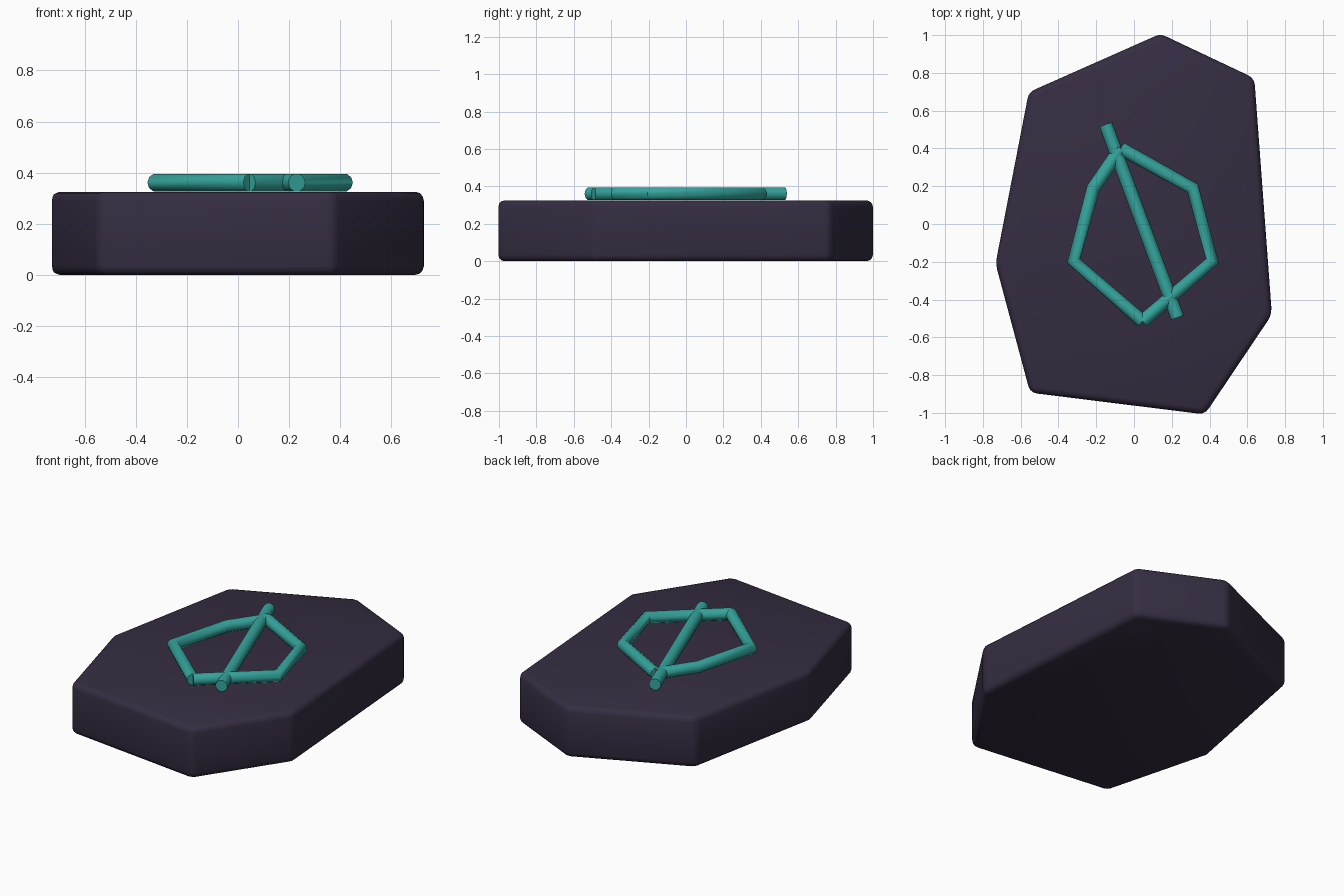
import bpy, bmesh, math

if "Cube" in bpy.data.objects:
    bpy.data.objects.remove(bpy.data.objects["Cube"])


def material(name, rgb):
    m = bpy.data.materials.new(name)
    m.diffuse_color = (*rgb, 1)
    m.use_nodes = True
    m.node_tree.nodes["Principled BSDF"].inputs["Base Color"].default_value = m.diffuse_color
    return m


STONE = material("dark purple stone", (0.036, 0.026, 0.054))
TEAL = material("teal glow", (0.036, 0.385, 0.345))


def finish(ob, mat, angle):
    ob.data.materials.clear()
    ob.data.materials.append(mat)
    bpy.ops.object.select_all(action='DESELECT')
    ob.select_set(True)
    bpy.context.view_layer.objects.active = ob
    bpy.ops.object.shade_smooth_by_angle(angle=math.radians(angle))


# Stone slab: irregular seven-sided prism with rounded edges
outline = [(0.14, 1.007), (0.637, 0.772), (0.73, -0.48), (0.375, -1.008),
           (-0.55, -0.893), (-0.733, -0.21), (-0.557, 0.698)]
bm = bmesh.new()
base = bm.faces.new([bm.verts.new((x, y, 0)) for x, y in outline])
ext = bmesh.ops.extrude_face_region(bm, geom=[base])
bmesh.ops.translate(bm, vec=(0, 0, 0.325),
                    verts=[v for v in ext["geom"] if isinstance(v, bmesh.types.BMVert)])
bmesh.ops.recalc_face_normals(bm, faces=bm.faces)
bmesh.ops.bevel(bm, geom=bm.edges[:], offset=0.035, segments=3, profile=0.5,
                affect='EDGES', clamp_overlap=True)
mesh = bpy.data.meshes.new("stone_slab")
bm.to_mesh(mesh)
bm.free()
slab = bpy.data.objects.new("stone_slab", mesh)
bpy.context.collection.objects.link(slab)
finish(slab, STONE, 40)


# Rune strokes: round tubes lying on the slab
def stroke(name, points, z=0.361, radius=0.036):
    cu = bpy.data.curves.new(name, 'CURVE')
    cu.dimensions = '3D'
    cu.bevel_depth = radius
    cu.bevel_resolution = 3
    cu.use_fill_caps = True
    sp = cu.splines.new('POLY')
    sp.points.add(len(points) - 1)
    for p, (x, y) in zip(sp.points, points):
        p.co = (x, y, z, 1)
    ob = bpy.data.objects.new(name, cu)
    bpy.context.collection.objects.link(ob)
    bpy.ops.object.select_all(action='DESELECT')
    ob.select_set(True)
    bpy.context.view_layer.objects.active = ob
    bpy.ops.object.convert(target='MESH')
    finish(bpy.context.object, TEAL, 50)


top, bottom = (-0.07, 0.40), (0.045, -0.515)
stroke("rune_left", [top, (-0.215, 0.19), (-0.32, -0.195), bottom])
stroke("rune_right", [top, (0.31, 0.19), (0.415, -0.195), bottom])
stroke("rune_bar", [(-0.15, 0.527), (0.23, -0.495)])
